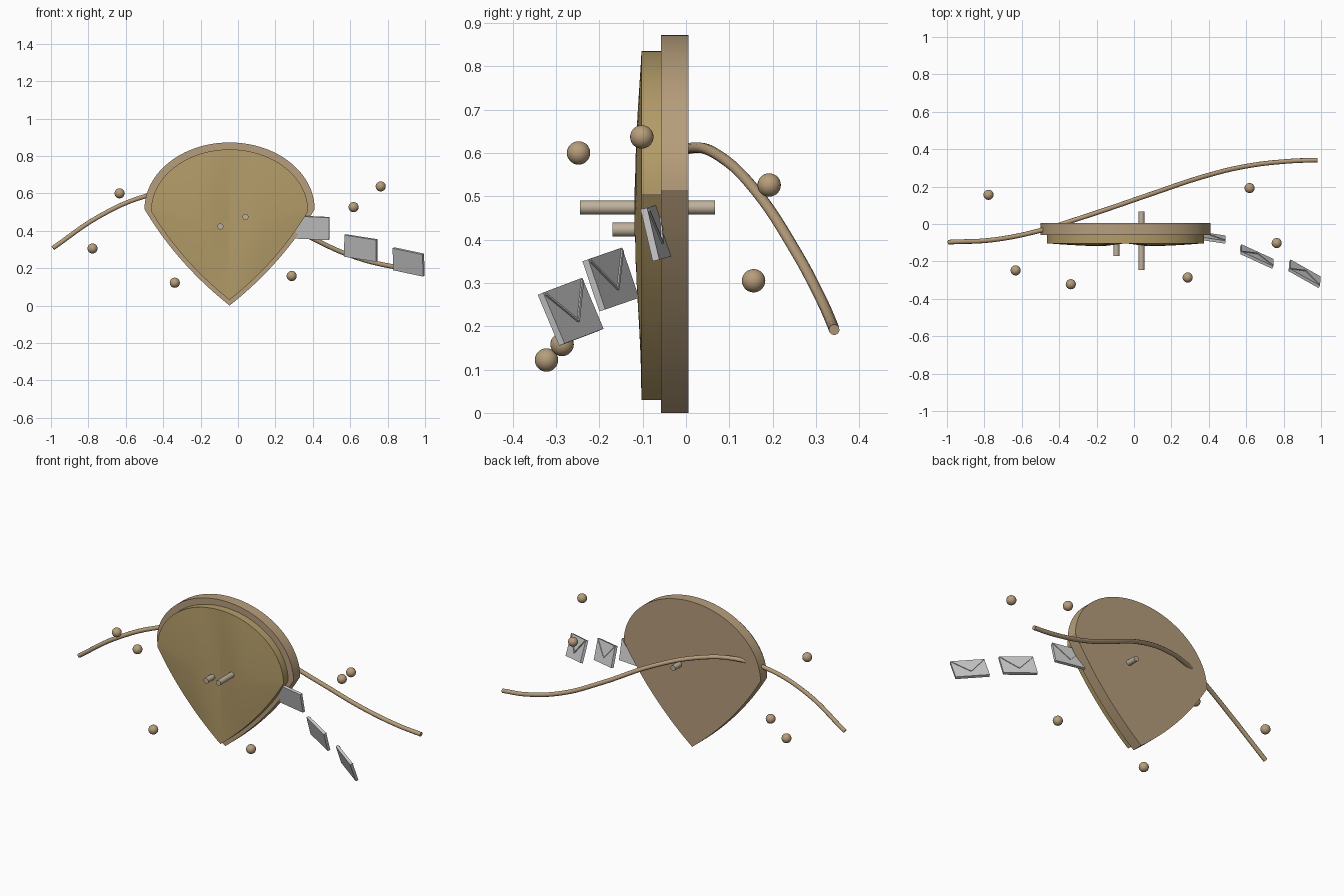
import bpy, bmesh, math
from mathutils import Vector, Matrix

if "Cube" in bpy.data.objects:
    bpy.data.objects.remove(bpy.data.objects["Cube"])

def material(name, color):
    m = bpy.data.materials.new(name)
    m.diffuse_color = (*color, 1)
    m.use_nodes = True
    m.node_tree.nodes["Principled BSDF"].inputs["Base Color"].default_value = m.diffuse_color
    return m

TAN = material("tan", (0.47, 0.34, 0.20))
OCHRE = material("ochre", (0.45, 0.33, 0.14))
PALE = material("pale_tan", (0.52, 0.44, 0.33))
CX = -0.045  # shield centre line

def finish(bm, name, mat=None, smooth=True):
    bmesh.ops.recalc_face_normals(bm, faces=bm.faces)
    me = bpy.data.meshes.new(name)
    bm.to_mesh(me)
    bm.free()
    ob = bpy.data.objects.new(name, me)
    bpy.context.collection.objects.link(ob)
    if mat:
        me.materials.append(mat)
    if smooth:
        bpy.ops.object.select_all(action='DESELECT')
        ob.select_set(True)
        bpy.context.view_layer.objects.active = ob
        bpy.ops.object.shade_smooth_by_angle(angle=math.radians(30))
    return ob

def outline(half, corner, top, bottom, n=20):
    """Round-topped shield outline as (x, z), starting at the top."""
    right = [(half * math.sin(t), corner + (top - corner) * math.cos(t))
             for t in (math.pi / 2 * i / n for i in range(n + 1))]
    ctrl = (half * 0.615, bottom + (corner - bottom) * 0.43)
    for i in range(1, n + 1):
        t = i / n
        a, b, c = (1 - t) ** 2, 2 * t * (1 - t), t * t
        right.append((a * half + b * ctrl[0], a * corner + b * ctrl[1] + c * bottom))
    return right + [(-x, z) for x, z in reversed(right[1:-1])]

def shield(name, pts, back, front, bulge, mat, rings=8, mid=0.42):
    bm = bmesh.new()
    n = len(pts)
    def loop(s):
        vs = []
        for x, z in pts:
            lobe = min(1, abs(x * s) / 0.13)
            y = front - bulge * (1 - s * s) * lobe
            vs.append(bm.verts.new((CX + x * s, y, mid + (z - mid) * s)))
        return vs
    back_loop = [bm.verts.new((CX + x, back, z)) for x, z in pts]
    bm.faces.new(back_loop)
    loops = [back_loop] + [loop(1 - i / rings) for i in range(rings)]
    for a, b in zip(loops, loops[1:]):
        for i in range(n):
            j = (i + 1) % n
            bm.faces.new((a[i], a[j], b[j], b[i]))
    centre = bm.verts.new((CX, front, mid))
    for i in range(n):
        bm.faces.new((loops[-1][i], loops[-1][(i + 1) % n], centre))
    return finish(bm, name, mat)

# Shield: wide backing plate and slightly bulged front plate
shield("shield_backing", outline(0.455, 0.515, 0.872, 0.0), 0.006, -0.058, 0, TAN, rings=1)
shield("shield_front", outline(0.42, 0.505, 0.835, 0.03), -0.05, -0.103, 0.018, OCHRE)

# Pegs through the shield
def peg(name, x, z, y0, y1):
    bm = bmesh.new()
    bmesh.ops.create_cone(bm, cap_ends=True, segments=20, radius1=0.016, radius2=0.016,
                          depth=y1 - y0,
                          matrix=Matrix.Translation((x, (y0 + y1) / 2, z)) @ Matrix.Rotation(math.pi / 2, 4, 'X'))
    finish(bm, name, PALE)

peg("long_peg", 0.04, 0.474, -0.245, 0.067)
peg("short_peg", -0.094, 0.423, -0.17, -0.05)

# Curved strand running behind the shield
path = [(-0.99, -0.097, 0.307), (-0.74, -0.083, 0.478), (-0.495, -0.033, 0.585),
        (-0.33, 0.018, 0.612), (-0.15, 0.077, 0.593), (0.1, 0.163, 0.51),
        (0.38, 0.256, 0.368), (0.6, 0.309, 0.268), (0.83, 0.336, 0.208), (0.98, 0.342, 0.192)]
cu = bpy.data.curves.new("strand", 'CURVE')
cu.dimensions = '3D'
cu.bevel_depth = 0.0125
cu.bevel_resolution = 3
cu.use_fill_caps = True
sp = cu.splines.new('BEZIER')
sp.bezier_points.add(len(path) - 1)
sp.resolution_u = 6
for bp, co in zip(sp.bezier_points, path):
    bp.co = co
    bp.handle_left_type = bp.handle_right_type = 'AUTO'
cu.materials.append(TAN)
strand = bpy.data.objects.new("strand", cu)
bpy.context.collection.objects.link(strand)
bpy.ops.object.select_all(action='DESELECT')
strand.select_set(True)
bpy.context.view_layer.objects.active = strand
bpy.ops.object.convert(target='MESH')
bpy.ops.object.shade_smooth_by_angle(angle=math.radians(40))

# Floating beads
beads = [(-0.633, -0.248, 0.6), (-0.778, 0.156, 0.305), (-0.338, -0.322, 0.122),
         (0.287, -0.286, 0.158), (0.618, 0.192, 0.526), (0.763, -0.102, 0.637)]
for i, p in enumerate(beads):
    bm = bmesh.new()
    bmesh.ops.create_uvsphere(bm, u_segments=24, v_segments=14, radius=0.027,
                              matrix=Matrix.Translation(p))
    finish(bm, f"bead_{i + 1}", TAN)

# Envelopes: thin slab with a raised V-shaped flap edge on the back
def envelope(name, tl, tr, down):
    tl, tr, down = Vector(tl), Vector(tr), Vector(down)
    u = (tr - tl).normalized()
    h = down.length
    n = u.cross(-down).normalized()
    v = n.cross(u)
    w, t = (tr - tl).length, 0.016
    frame = Matrix((u, v, n)).transposed().to_4x4()
    frame.translation = (tl + tr + down) / 2 - n * t / 2
    bm = bmesh.new()
    bmesh.ops.create_cube(bm, size=1, matrix=frame @ Matrix.Diagonal((w, h, t, 1)))
    tip = Vector((0, -0.026, -t / 2))
    for side in (-1, 1):
        end = Vector((side * (w / 2 - 0.006), h / 2 - 0.006, -t / 2))
        d = end - tip
        m = (Matrix.Translation((tip + end) / 2)
             @ Matrix.Rotation(math.atan2(d.y, d.x), 4, 'Z')
             @ Matrix.Diagonal((d.length, 0.006, 0.008, 1)))
        bmesh.ops.create_cube(bm, size=1, matrix=frame @ m)
    finish(bm, name, smooth=False)

envelope("envelope_1", (0.30, -0.077, 0.478), (0.487, -0.105, 0.47), (0, 0.028, -0.12))
envelope("envelope_2", (0.568, -0.161, 0.377), (0.738, -0.239, 0.35), (0, 0.039, -0.116))
envelope("envelope_3", (0.828, -0.253, 0.306), (0.988, -0.343, 0.272), (0, 0.051, -0.117))
